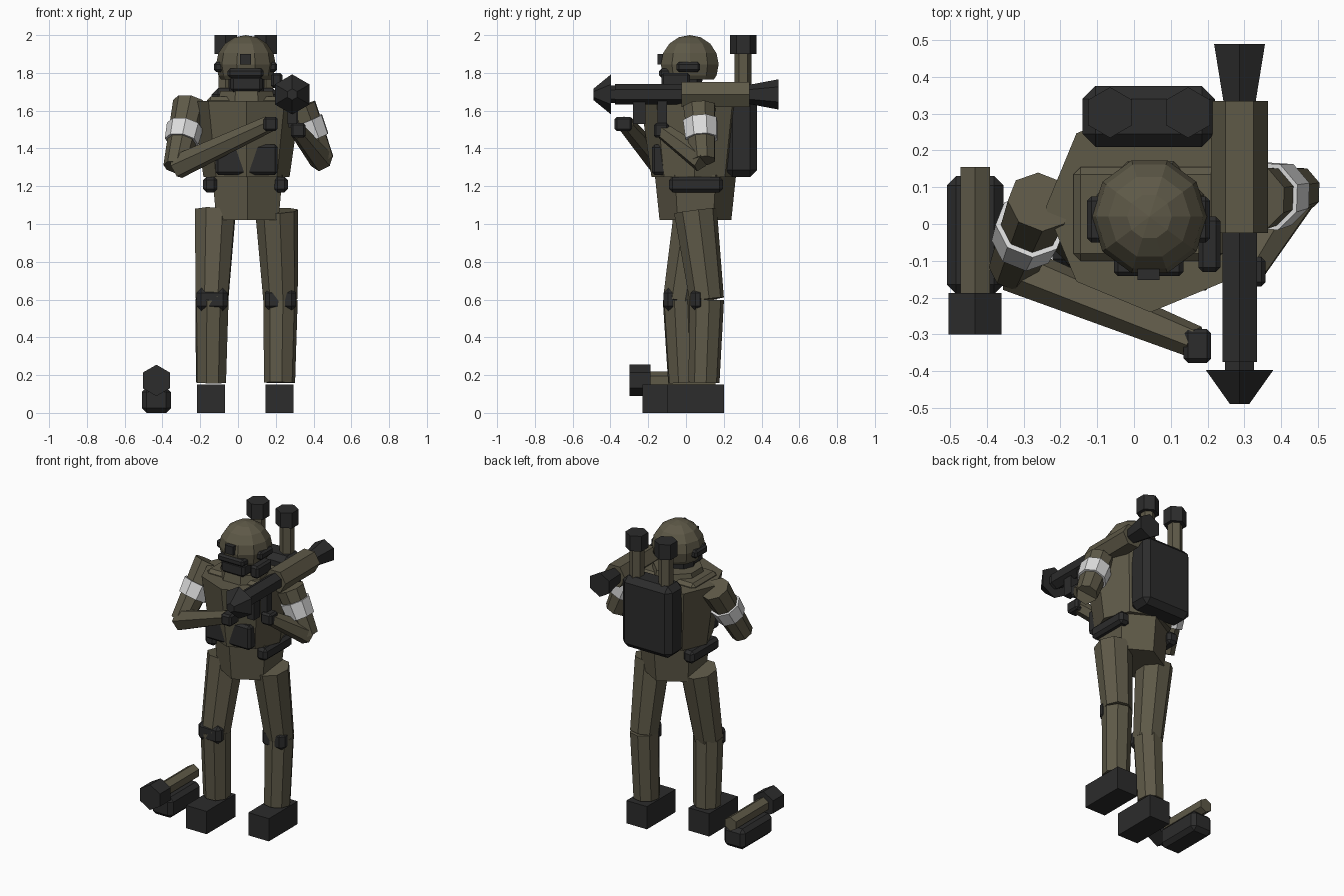
import bpy
import bmesh
from math import sin, cos, radians, tau
from mathutils import Vector

cube = bpy.data.objects.get("Cube")
if cube:
    bpy.data.objects.remove(cube, do_unlink=True)


def material(name, rgb):
    m = bpy.data.materials.new(name)
    m.use_nodes = True
    m.diffuse_color = (*rgb, 1)
    m.node_tree.nodes["Principled BSDF"].inputs["Base Color"].default_value = (*rgb, 1)
    return m


OLIVE = material("olive_drab", (0.112, 0.1, 0.064))
DARK = material("charcoal", (0.025, 0.025, 0.025))
WHITE = material("armband_white", (0.72, 0.72, 0.72))


def finish(name, bm, mat):
    bmesh.ops.recalc_face_normals(bm, faces=bm.faces)
    mesh = bpy.data.meshes.new(name)
    bm.to_mesh(mesh)
    bm.free()
    mesh.materials.append(mat)
    ob = bpy.data.objects.new(name, mesh)
    bpy.context.collection.objects.link(ob)
    return ob


def box(name, mat, xs, ys, zs, bevel=0.0):
    """Box given by its extents, with optional chamfered edges."""
    bm = bmesh.new()
    bmesh.ops.create_cube(bm, size=1)
    for v in bm.verts:
        v.co = [(a + b) / 2 + c * (b - a) for c, (a, b) in zip(v.co, (xs, ys, zs))]
    if bevel:
        bmesh.ops.bevel(bm, geom=bm.edges[:], offset=bevel, segments=1, affect='EDGES')
    return finish(name, bm, mat)


def prism(name, mat, p, q, r0, r1, sides=8, phase=0):
    """Tapered prism running from p to q."""
    p, q = Vector(p), Vector(q)
    turn = Vector((0, 0, 1)).rotation_difference(q - p)
    bm = bmesh.new()
    rings = []
    for c, r in ((p, r0), (q, r1)):
        ring = []
        for i in range(sides):
            a = tau * i / sides + radians(phase)
            ring.append(bm.verts.new(c + turn @ Vector((r * cos(a), r * sin(a), 0))))
        rings.append(ring)
        bm.faces.new(ring)
    low, high = rings
    for i in range(sides):
        j = (i + 1) % sides
        bm.faces.new((low[i], low[j], high[j], high[i]))
    return finish(name, bm, mat)


# Legs, knee pads and boots
def leg(side, hip, knee, ankle, boot_y):
    prism(side + "_thigh", OLIVE, hip, knee, 0.115, 0.092)
    prism(side + "_shin", OLIVE, knee, ankle, 0.092, 0.083)
    x, y, z = knee
    box(side + "_knee_pad", DARK, (x - 0.083, x + 0.083), (y - 0.085, y - 0.01),
        (z - 0.06, z + 0.06), 0.025)
    x = ankle[0]
    box(side + "_boot", DARK, (x - 0.075, x + 0.075), (boot_y, boot_y + 0.3), (0, 0.15))


leg("left", (0.205, 0.05, 1.07), (0.225, 0.11, 0.6), (0.22, 0.095, 0.16), -0.1)
leg("right", (-0.12, 0.045, 1.07), (-0.138, -0.035, 0.6), (-0.143, -0.015, 0.16), -0.23)

# Trunk
CX, CY = 0.045, 0.045
prism("pelvis", OLIVE, (0.05, 0.05, 1.02), (0.05, 0.05, 1.26), 0.19, 0.215, 6, 90)
prism("torso", OLIVE, (CX, CY, 1.25), (CX, CY, 1.65), 0.228, 0.285)
box("shoulder_yoke", OLIVE, (-0.165, 0.24), (-0.1, 0.155), (1.6, 1.675), 0.02)
prism("collar", OLIVE, (CX, 0.02, 1.64), (CX, 0.02, 1.705), 0.165, 0.15, 8, 22.5)
box("chest_pouch", DARK, (-0.12, 0.21), (-0.181, -0.06), (1.26, 1.42), 0.015)
box("left_belt_pouch", DARK, (0.19, 0.265), (-0.09, 0.195), (1.168, 1.25), 0.018)
box("right_belt_pouch", DARK, (-0.185, -0.11), (-0.09, 0.195), (1.168, 1.25), 0.018)

# Backpack with two spare rounds
box("backpack", DARK, (-0.14, 0.22), (0.21, 0.375), (1.25, 1.72), 0.035)
for side, x in (("left", 0.147), ("right", -0.065)):
    prism(side + "_spare_stem", OLIVE, (x, 0.303, 1.65), (x, 0.303, 1.9), 0.045, 0.045, 6, 90)
    prism(side + "_spare_head", DARK, (x, 0.303, 1.9), (x, 0.303, 2.0), 0.069, 0.069, 6, 90)

# Head and headgear
prism("head", DARK, (CX, -0.01, 1.66), (CX, -0.01, 1.82), 0.09, 0.1)
bm = bmesh.new()
bmesh.ops.create_uvsphere(bm, u_segments=10, v_segments=8, radius=1)
for v in bm.verts:
    x, y, z = v.co
    v.co = (0.042 + 0.158 * y, 0.02 + 0.161 * x, 1.845 + 0.155 * z)
cut = bmesh.ops.bisect_plane(bm, geom=bm.verts[:] + bm.edges[:] + bm.faces[:],
                             plane_co=(0, 0, 1.765), plane_no=(0, 0, 1), clear_inner=True)
rim = [e for e in cut["geom_cut"] if isinstance(e, bmesh.types.BMEdge)]
bmesh.ops.edgeloop_fill(bm, edges=rim)
finish("helmet", bm, OLIVE)
box("goggles", DARK, (-0.055, 0.135), (-0.142, -0.06), (1.775, 1.822), 0.012)
box("face_mask", DARK, (-0.04, 0.13), (-0.13, 0), (1.7, 1.785), 0.015)
box("helmet_mount", DARK, (0.01, 0.07), (-0.152, -0.08), (1.845, 1.9))
for side, xs in (("left", (0.15, 0.207)), ("right", (-0.128, -0.07))):
    box(side + "_ear_cup", DARK, xs, (-0.05, 0.075), (1.805, 1.857), 0.012)


# Arms with a white band on each upper arm
def arm(side, shoulder, elbow, wrist, hand, band):
    s, e = Vector(shoulder), Vector(elbow)
    prism(side + "_upper_arm", OLIVE, s, e, 0.09, 0.068)
    prism(side + "_armband", WHITE, s.lerp(e, band[0]), s.lerp(e, band[1]), 0.097, 0.09)
    prism(side + "_forearm", OLIVE, e, wrist, 0.066, 0.045, 6)
    box(side + "_hand", DARK, *hand, 0.012)


arm("right", (-0.255, 0.06, 1.64), (-0.328, -0.12, 1.3), (0.165, -0.32, 1.53),
    ((0.135, 0.21), (-0.378, -0.285), (1.492, 1.567)), (0.36, 0.6))
arm("left", (0.33, 0.07, 1.62), (0.445, 0.09, 1.335), (0.32, -0.12, 1.49),
    ((0.28, 0.358), (-0.17, -0.09), (1.457, 1.535)), (0.26, 0.6))

# Shoulder launcher: name, colour, start y, end y, start radius, end radius, phase
LX, LZ = 0.287, 1.686
for name, mat, y0, y1, r0, r1, phase in (
        ("launcher_body", OLIVE, -0.025, 0.335, 0.077, 0.077, 0),
        ("launcher_exhaust", DARK, 0.33, 0.49, 0.05, 0.08, 90),
        ("launcher_barrel", DARK, -0.375, -0.02, 0.054, 0.054, 90),
        ("warhead_neck", DARK, -0.41, -0.37, 0.046, 0.046, 90),
        ("warhead", DARK, -0.49, -0.397, 0.03, 0.106, 90)):
    prism(name, mat, (LX, y0, LZ), (LX, y1, LZ), r0, r1, 6, phase)
box("launcher_sight", DARK, (0.175, 0.235), (-0.13, 0.02), (1.72, 1.8), 0.012)
box("launcher_foregrip", DARK, (0.262, 0.312), (-0.28, -0.215), (1.53, 1.66))
box("launcher_trigger_grip", DARK, (0.268, 0.318), (-0.15, -0.1), (1.51, 1.66))

# Ammunition pack on the ground
PX = -0.432
box("ground_pack", DARK, (PX - 0.077, PX + 0.077), (-0.19, 0.13), (0, 0.135), 0.025)
prism("ground_round_stem", OLIVE, (PX, -0.2, 0.172), (PX, 0.155, 0.172), 0.046, 0.046, 6, 90)
prism("ground_round_head", DARK, (PX, -0.3, 0.172), (PX, -0.188, 0.172), 0.083, 0.083, 6, 90)
